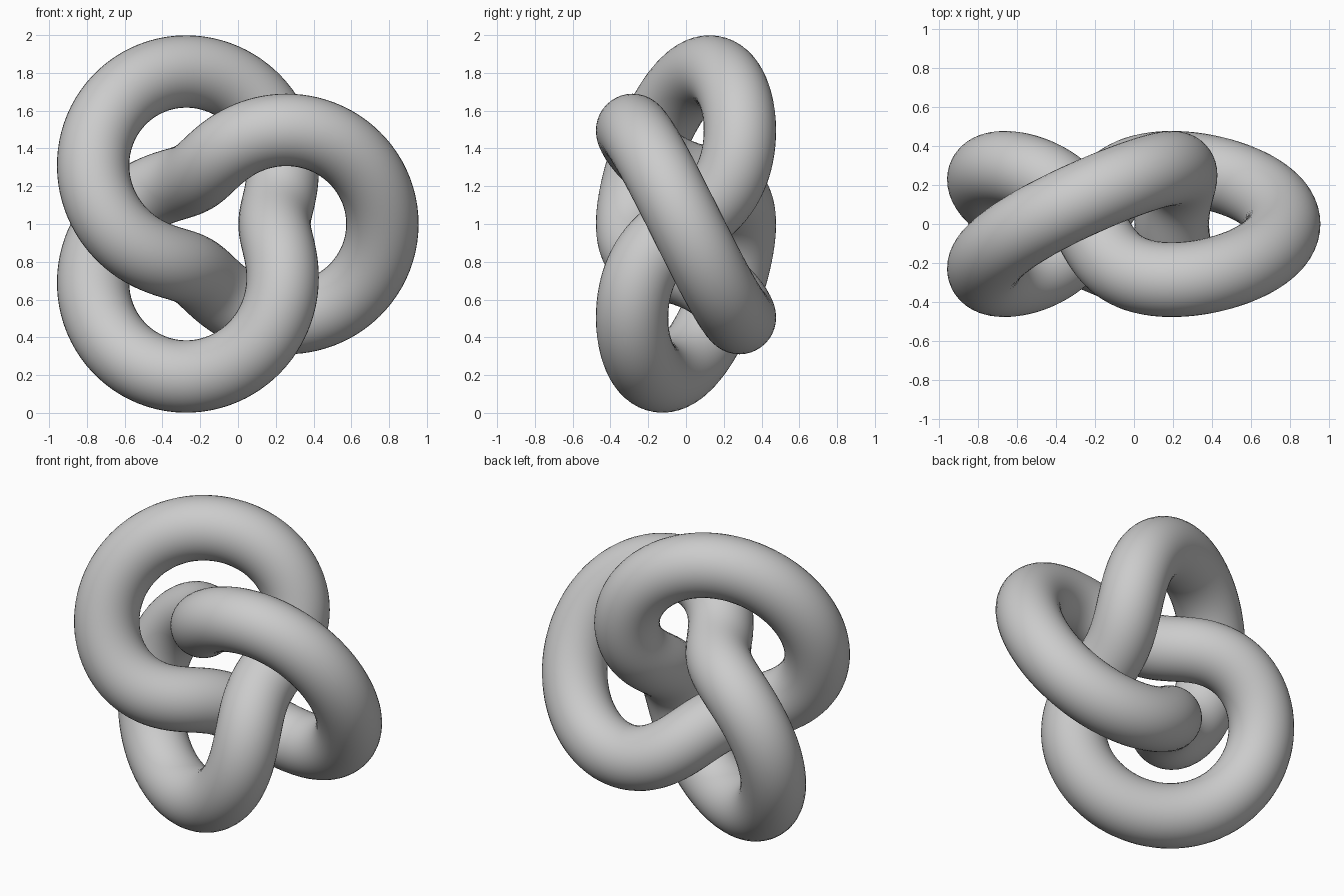
import bpy, bmesh, math
from mathutils import Vector

if "Cube" in bpy.data.objects:
    bpy.data.objects.remove(bpy.data.objects["Cube"])

# Knot proportions: big radius, winding radius, tube radius
R, W, TUBE = 0.571, 0.2855, 0.1915
STEPS, SIDES = 300, 40
CENTRE = Vector((-0.092, 0, 1.0))


def path(t):
    """Three-lobed torus knot lying in the front plane."""
    rad = R + W * math.cos(3 * t)
    return Vector((rad * math.cos(2 * t), -W * math.sin(3 * t), rad * math.sin(2 * t)))


# Sweep a circle round the closed path
bm = bmesh.new()
rings = []
for i in range(STEPS):
    t = 2 * math.pi * i / STEPS
    p = path(t)
    tangent = (path(t + 1e-3) - path(t - 1e-3)).normalized()
    u = tangent.cross(Vector((0, 1, 0))).normalized()
    v = tangent.cross(u)
    ring = []
    for j in range(SIDES):
        a = 2 * math.pi * j / SIDES
        ring.append(bm.verts.new(CENTRE + p + TUBE * (u * math.cos(a) + v * math.sin(a))))
    rings.append(ring)

for i in range(STEPS):
    r0, r1 = rings[i], rings[(i + 1) % STEPS]
    for j in range(SIDES):
        k = (j + 1) % SIDES
        face = bm.faces.new((r0[j], r0[k], r1[k], r1[j]))
        face.smooth = True
bmesh.ops.recalc_face_normals(bm, faces=bm.faces)

# Knot object
mesh = bpy.data.meshes.new("knot_tube")
bm.to_mesh(mesh)
bm.free()
knot = bpy.data.objects.new("knot_tube", mesh)
bpy.context.collection.objects.link(knot)
